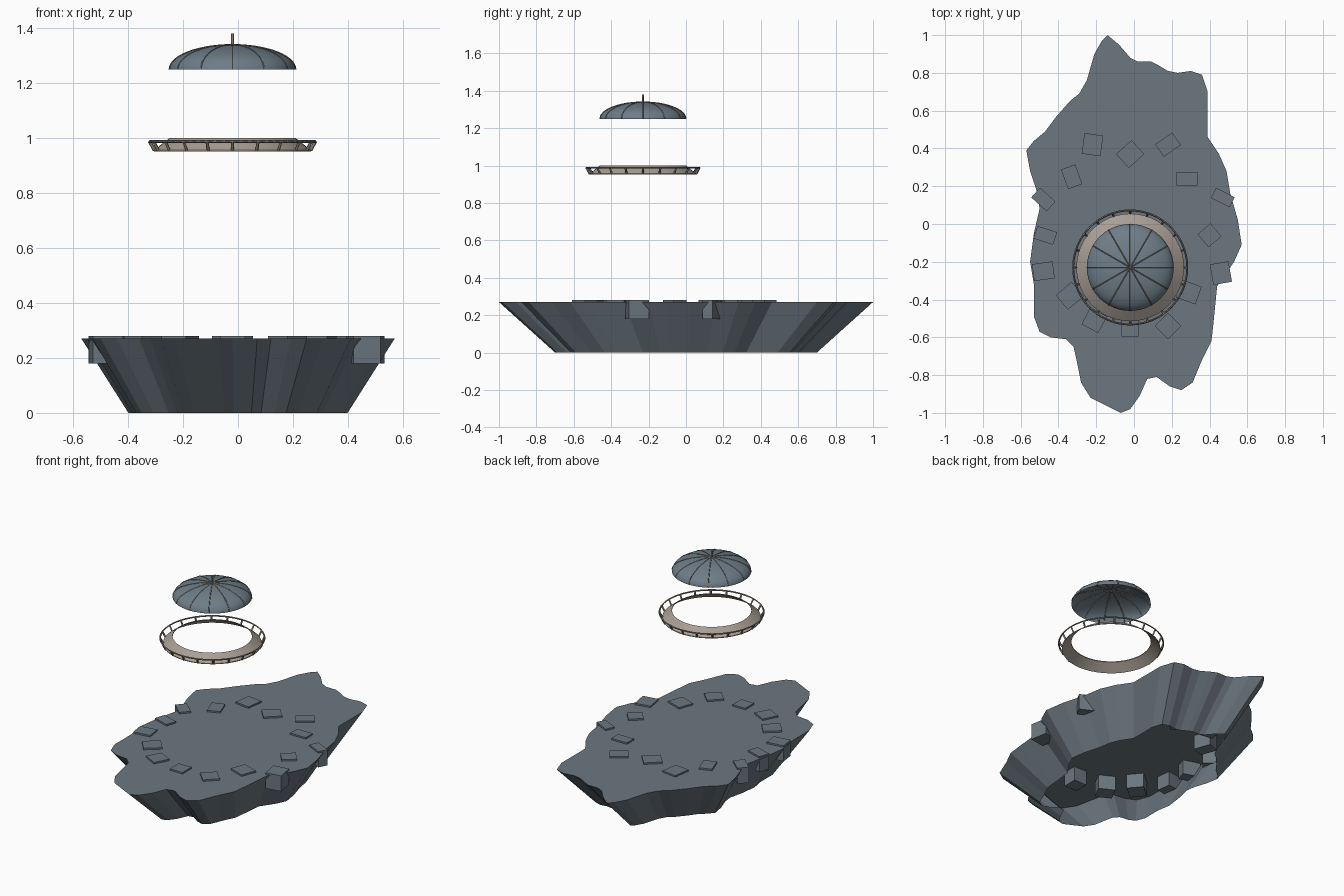
import bpy
import bmesh
from math import sin, cos, pi, radians
from mathutils import Matrix, Vector

default_cube = bpy.data.objects.get("Cube")
if default_cube:
    bpy.data.objects.remove(default_cube, do_unlink=True)


def make_material(name, red, green, blue):
    material = bpy.data.materials.new(name)
    material.use_nodes = True
    colour = (red, green, blue, 1)
    material.diffuse_color = colour
    material.node_tree.nodes["Principled BSDF"].inputs["Base Color"].default_value = colour
    return material


slate = make_material("slate rock", .15, .185, .215)
dome_blue = make_material("dome blue grey", .155, .205, .245)
tan_metal = make_material("tan metal", .40, .345, .30)
brown_metal = make_material("brown metal", .23, .185, .145)

CENTRE = Vector((-.02, -.23, 0))      # shared axis of dome and deck


def finish(bm, name, material, smooth=False, location=(0, 0, 0)):
    """Turn a bmesh into a named, coloured object."""
    mesh = bpy.data.meshes.new(name)
    bm.to_mesh(mesh)
    bm.free()
    mesh.materials.append(material)
    obj = bpy.data.objects.new(name, mesh)
    obj.location = location
    bpy.context.collection.objects.link(obj)
    if smooth:
        bpy.ops.object.select_all(action="DESELECT")
        obj.select_set(True)
        bpy.context.view_layer.objects.active = obj
        bpy.ops.object.shade_smooth_by_angle(angle=radians(35))
    return obj


def lathe(name, profile, material, steps=48):
    """Revolve (radius, height) points about the shared axis."""
    bm = bmesh.new()
    verts = [bm.verts.new((r, 0, z)) for r, z in profile]
    edges = [bm.edges.new(pair) for pair in zip(verts, verts[1:])]
    bmesh.ops.spin(bm, geom=verts + edges, cent=(0, 0, 0), axis=(0, 0, 1),
                   angle=2 * pi, steps=steps, use_merge=False)
    bmesh.ops.remove_doubles(bm, verts=bm.verts, dist=.0001)
    bmesh.ops.recalc_face_normals(bm, faces=bm.faces)
    return finish(bm, name, material, True, CENTRE)


def tube(name, points, radius, material, closed=False):
    """Thin bar along a path of points about the shared axis."""
    curve = bpy.data.curves.new(name, "CURVE")
    curve.dimensions = "3D"
    curve.bevel_depth = radius
    curve.bevel_resolution = 0
    curve.use_fill_caps = True
    spline = curve.splines.new("POLY")
    spline.points.add(len(points) - 1)
    for target, point in zip(spline.points, points):
        target.co = (*point, 1)
    spline.use_cyclic_u = closed
    curve.materials.append(material)
    obj = bpy.data.objects.new(name, curve)
    obj.location = CENTRE
    bpy.context.collection.objects.link(obj)
    return obj


def polar(radius, angle, height):
    return (radius * cos(angle), radius * sin(angle), height)


# Rock: irregular shoreline tapering to a narrower, open underside (hundredths)
shoreline = [
    (-14, 100), (-8, 95), (-2, 88), (2, 86), (9, 86), (13, 84), (18, 81),
    (23, 80), (30, 81), (36, 79), (39, 70), (39, 46), (45, 37), (49, 28),
    (51, 16), (55, 2), (57, -11), (53, -20), (44, -33), (42, -53),
    (41, -62), (36, -72), (31, -84), (25, -88), (19, -86), (12, -81),
    (7, -82), (3, -91), (-2, -98), (-7, -100), (-15, -96), (-23, -92),
    (-28, -84), (-30, -74), (-32, -65), (-36, -61), (-44, -60), (-50, -57),
    (-53, -49), (-53, -32), (-55, -20), (-53, -5), (-50, 8), (-51, 16),
    (-55, 28), (-57, 39), (-53, 44), (-47, 49), (-41, 57), (-34, 65),
    (-29, 69), (-25, 76), (-21, 90), (-17, 97)]
TAPER, ROCK_TOP = .7, .27
bm = bmesh.new()
upper = [bm.verts.new((x / 100, y / 100, ROCK_TOP)) for x, y in shoreline]
lower = [bm.verts.new((v.co.x * TAPER, v.co.y * TAPER, 0)) for v in upper]
bm.faces.new(upper[::-1])
for i in range(len(upper)):
    bm.faces.new((upper[i - 1], upper[i], lower[i], lower[i - 1]))
finish(bm, "rock_base", slate)

# Boulders: blocks set in a circle (centre x, y, width, depth, turn in degrees)
boulders = [
    (-22, 42, 10, 11, -8), (-2, 37, 11, 10, 42), (18, 42, 11, 8, 35),
    (28, 24, 11, 7, 0), (47, 14, 11, 6, -27), (40, -6, 9, 9, 40),
    (46, -26, 10, 11, 10), (29, -36, 11, 10, -20), (18, -54, 10, 10, 45),
    (-2, -55, 9, 9, 0), (-21, -51, 10, 10, -28), (-34, -38, 11, 10, 40),
    (-48, -25, 11, 9, 8), (-47, -6, 11, 7, -18), (-48, 13, 11, 7, -42),
    (-33, 25, 8, 11, 20)]
for number, (x, y, width, depth, turn) in enumerate(boulders, 1):
    bm = bmesh.new()
    placement = (Matrix.Translation((x / 100, y / 100, .23))
                 @ Matrix.Rotation(radians(turn), 4, "Z")
                 @ Matrix.Diagonal((width / 100, depth / 100, .1, 1)))
    bmesh.ops.create_cube(bm, size=1, matrix=placement)
    finish(bm, f"boulder_{number}", slate)

# Deck: sloping ring with a leaning railing
DECK_POSTS = 20
lathe("deck_ring", [(.23, 1), (.285, .957), (.285, .952), (.23, .995), (.23, 1)],
      tan_metal)
around = [2 * pi * i / 60 for i in range(60)]
tube("railing_top", [polar(.302, a, .988) for a in around], .005, brown_metal, True)
for i in range(DECK_POSTS):
    a = 2 * pi * (i + .0) / DECK_POSTS + pi / 2
    tube(f"railing_post_{i + 1}", [polar(.284, a, .955), polar(.302, a, .988)],
         .006, brown_metal)

# Dome: shallow open shell with meridian ribs and a spike
RADIUS, RISE, BASE = .23, .09, 1.25
arc = [pi / 2 * i / 12 for i in range(13)]
lathe("dome_shell", [(RADIUS * cos(t), BASE + RISE * sin(t)) for t in arc], dome_blue)
for i in range(12):
    a = 2 * pi * i / 12
    tube(f"dome_rib_{i + 1}",
         [polar(RADIUS * cos(t), a, BASE + RISE * sin(t)) for t in arc],
         .0025, brown_metal)
tube("dome_spike", [(0, 0, BASE + RISE - .01), (0, 0, 1.38)], .006, brown_metal)
